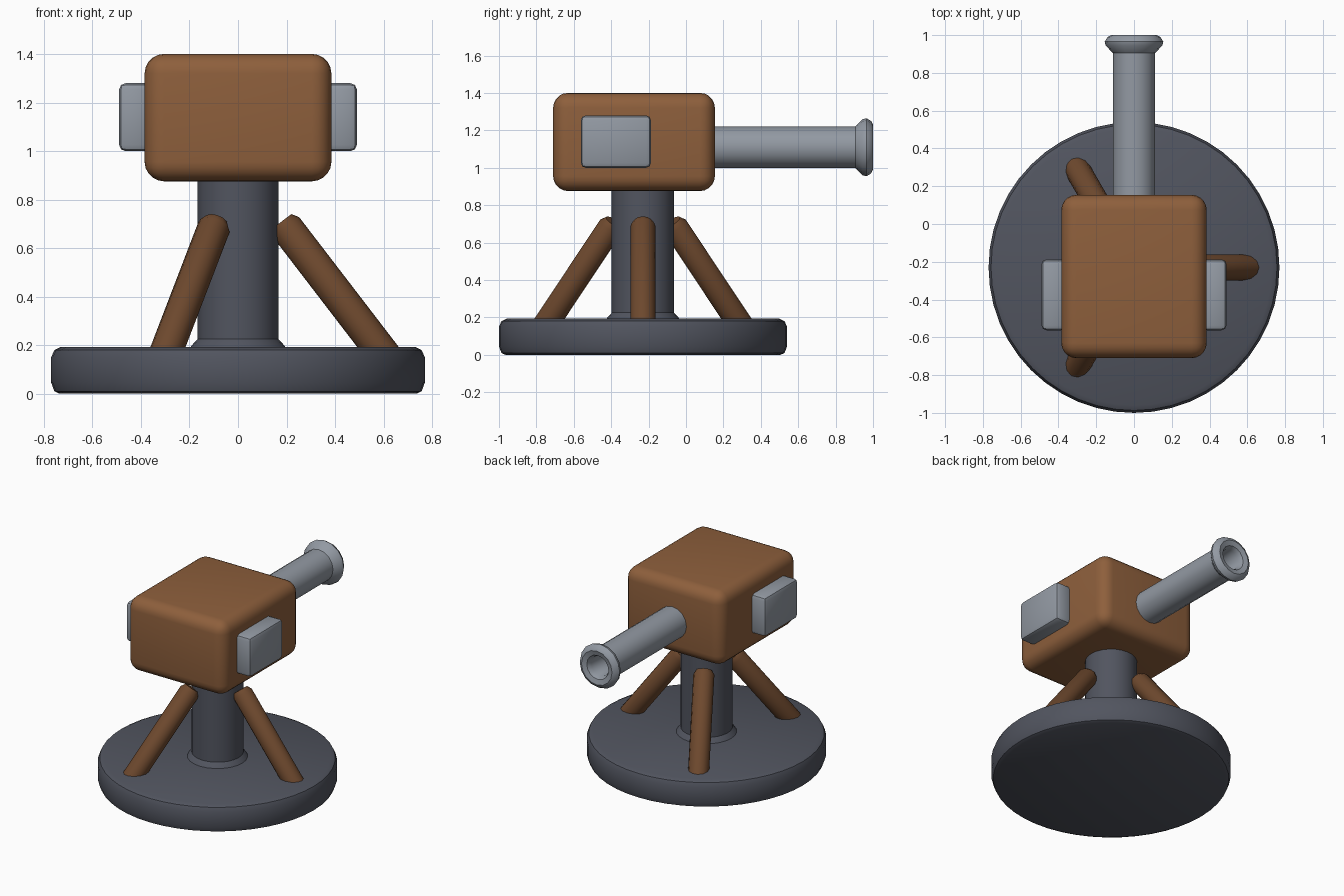
import bpy
from math import radians, cos, sin, pi
from mathutils import Vector

if "Cube" in bpy.data.objects:
    bpy.data.objects.remove(bpy.data.objects["Cube"], do_unlink=True)

AXIS_Y = -0.23    # centre line of the pedestal
BARREL_Z = 1.11


def material(name, rgb):
    m = bpy.data.materials.new(name)
    m.use_nodes = True
    color = (*rgb, 1)
    m.diffuse_color = color
    m.node_tree.nodes["Principled BSDF"].inputs["Base Color"].default_value = color
    return m


wood = material("warm brown", (0.27, 0.115, 0.045))
dark_wood = material("dark brown", (0.155, 0.066, 0.027))
iron = material("dark slate", (0.083, 0.09, 0.115))
steel = material("light steel", (0.29, 0.32, 0.365))


def finish(ob, name, mat):
    ob.name = ob.data.name = name
    ob.data.materials.append(mat)
    bpy.ops.object.select_all(action='DESELECT')
    ob.select_set(True)
    bpy.context.view_layer.objects.active = ob
    bpy.ops.object.shade_smooth_by_angle(angle=radians(40))
    return ob


def bevel(ob, width, segments):
    mod = ob.modifiers.new("Rounded edges", 'BEVEL')
    mod.width, mod.segments = width, segments
    bpy.context.view_layer.objects.active = ob
    bpy.ops.object.modifier_apply(modifier=mod.name)


def rounded_box(name, size, center, width, segments, mat):
    bpy.ops.mesh.primitive_cube_add(size=1, location=center)
    ob = bpy.context.object
    ob.scale = size
    bpy.ops.object.transform_apply(location=False, rotation=False)
    bevel(ob, width, segments)
    return finish(ob, name, mat)


def lathe(name, profile, sides, mat, location, rotation=(0, 0, 0)):
    """Revolve (radius, height) points about z, closing both ends."""
    verts = [(r * cos(2 * pi * i / sides), r * sin(2 * pi * i / sides), z)
             for r, z in profile for i in range(sides)]
    faces = [tuple(reversed(range(sides)))]
    for k in range(len(profile) - 1):
        a, b = k * sides, (k + 1) * sides
        for i in range(sides):
            j = (i + 1) % sides
            faces.append((a + i, a + j, b + j, b + i))
    faces.append(tuple(range(len(verts) - sides, len(verts))))
    me = bpy.data.meshes.new(name)
    me.from_pydata(verts, [], faces)
    ob = bpy.data.objects.new(name, me)
    bpy.context.collection.objects.link(ob)
    ob.location, ob.rotation_euler = location, rotation
    return finish(ob, name, mat)


# Round base and its pedestal with a small fillet at the foot
lathe("base_disc", [(0.735, 0), (0.757, 0.01), (0.77, 0.045), (0.77, 0.15),
                    (0.757, 0.18), (0.73, 0.193)], 48, iron, (0, AXIS_Y, 0))
lathe("pedestal", [(0.20, 0.185), (0.19, 0.2), (0.167, 0.225), (0.167, 0.92)],
      24, iron, (0, AXIS_Y, 0))

# Three slanted braces around the pedestal
for i in range(3):
    a = radians(120 * i)
    out = Vector((cos(a), sin(a), 0))
    hub = Vector((0, AXIS_Y, 0))
    foot = hub + out * 0.625 + Vector((0, 0, 0.13))
    top = hub + out * 0.18 + Vector((0, 0, 0.71))
    axis = top - foot
    n = axis.length
    lathe(f"brace_{i + 1}", [(0.05, 0), (0.068, 0.02), (0.068, n - 0.03),
                             (0.05, n)], 12, dark_wood, foot,
          axis.to_track_quat('Z', 'Y').to_euler())

# Body with a side plate on each side
rounded_box("body", (0.77, 0.865, 0.525), (0, -0.278, 1.138), 0.08, 5, wood)
for side, x in (("left", 1), ("right", -1)):
    rounded_box(f"{side}_side_plate", (0.13, 0.375, 0.28),
                (x * 0.425, -0.375, 1.14), 0.026, 2, steel)

# Barrel with a flared muzzle and a hollow bore
lathe("barrel", [(0.112, 0.1), (0.112, 0.905), (0.15, 0.945), (0.155, 0.965),
                 (0.14, 0.99), (0.12, 1.0), (0.085, 0.99), (0.07, 0.96),
                 (0.07, 0.8)], 16, steel, (0, 0, BARREL_Z), (radians(-90), 0, 0))
